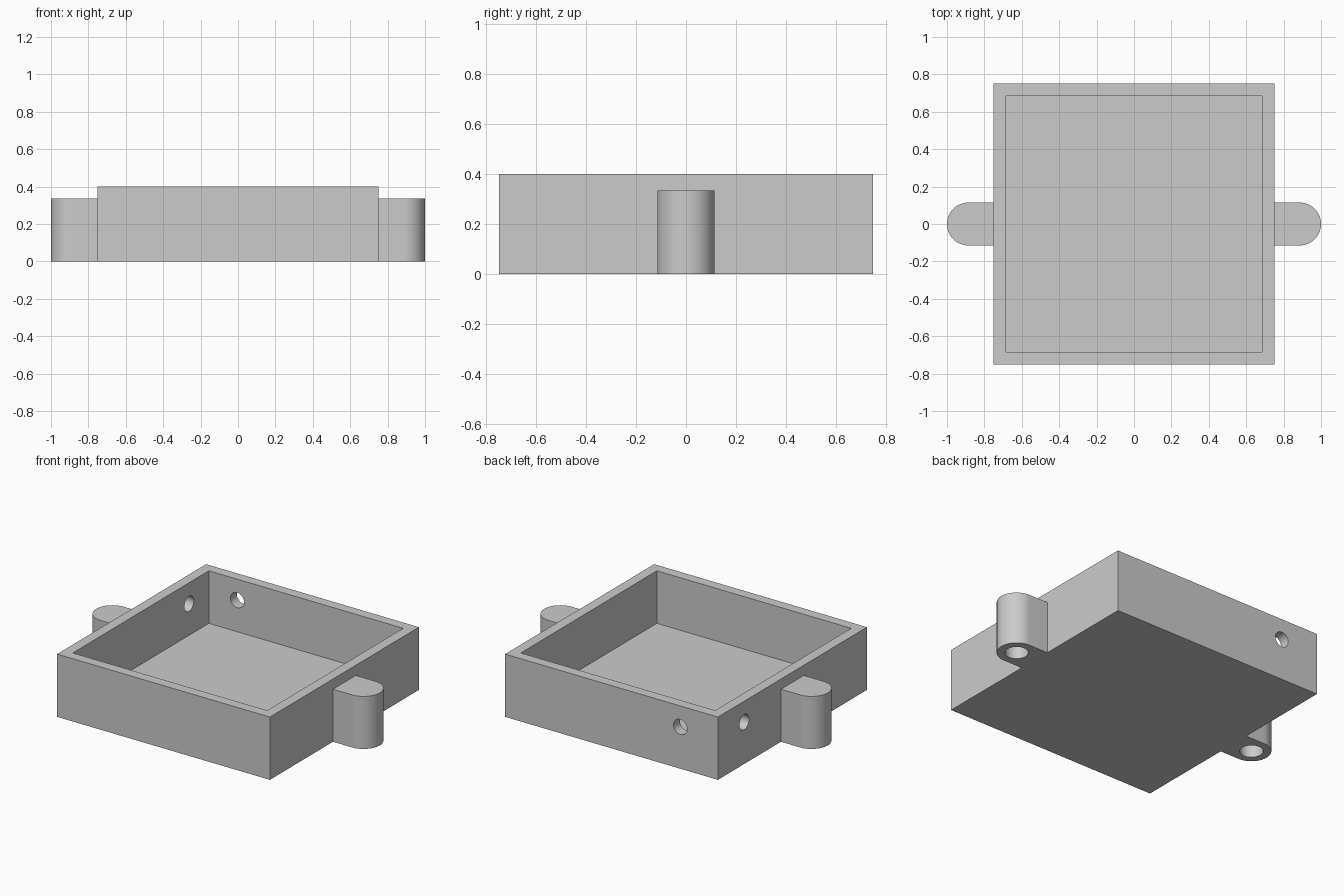
import bpy
import bmesh
from math import pi, sin, cos
from mathutils import Matrix, Vector

old = bpy.data.objects.get("Cube")
if old:
    bpy.data.objects.remove(old, do_unlink=True)

HALF, HEIGHT, WALL = 0.75, 0.40, 0.065      # tray
EAR_R, EAR_X, EAR_H = 0.115, 0.885, 0.335   # screw ears
BORE_R, BORE_DEPTH = 0.068, 0.27            # blind bores under the ears
PORT_R, PORT_POS, PORT_Z = 0.048, 0.485, 0.266  # cable holes

grey = bpy.data.materials.new("light_grey")
grey.use_nodes = True
grey.diffuse_color = (0.6, 0.6, 0.6, 1)
grey.node_tree.nodes["Principled BSDF"].inputs["Base Color"].default_value = (0.6, 0.6, 0.6, 1)


def make_object(name, bm):
    bmesh.ops.recalc_face_normals(bm, faces=bm.faces)
    mesh = bpy.data.meshes.new(name)
    bm.to_mesh(mesh)
    bm.free()
    mesh.materials.append(grey)
    obj = bpy.data.objects.new(name, mesh)
    bpy.context.collection.objects.link(obj)
    return obj


def box(name, half, z0, z1):
    bm = bmesh.new()
    bmesh.ops.create_cube(bm, size=1, matrix=Matrix.Translation((0, 0, (z0 + z1) / 2))
                          @ Matrix.Diagonal((2 * half, 2 * half, z1 - z0, 1)))
    return make_object(name, bm)


def cylinder(name, radius, depth, centre, axis="Z"):
    turn = {"X": Matrix.Rotation(pi / 2, 4, "Y"),
            "Y": Matrix.Rotation(pi / 2, 4, "X"), "Z": Matrix()}[axis]
    bm = bmesh.new()
    bmesh.ops.create_cone(bm, cap_ends=True, segments=48, radius1=radius, radius2=radius,
                          depth=depth, matrix=Matrix.Translation(centre) @ turn)
    return make_object(name, bm)


def ear(name, side):
    # Round-ended tab, rooted inside the tray wall
    root = HALF - WALL / 2
    outline = [(root, EAR_R), (root, -EAR_R)]
    steps = 32
    for i in range(steps + 1):
        a = -pi / 2 + pi * i / steps
        outline.append((EAR_X + EAR_R * cos(a), EAR_R * sin(a)))
    bm = bmesh.new()
    face = bm.faces.new([bm.verts.new((side * x, y, 0)) for x, y in outline])
    ext = bmesh.ops.extrude_face_region(bm, geom=[face])
    verts = [v for v in ext["geom"] if isinstance(v, bmesh.types.BMVert)]
    bmesh.ops.translate(bm, vec=Vector((0, 0, EAR_H)), verts=verts)
    return make_object(name, bm)


def combine(target, tool, operation):
    mod = target.modifiers.new(operation.lower(), "BOOLEAN")
    mod.operation = operation
    mod.solver = "EXACT"
    mod.object = tool
    bpy.context.view_layer.objects.active = target
    bpy.ops.object.modifier_apply(modifier=mod.name)
    bpy.data.objects.remove(tool, do_unlink=True)


# Tray body with an ear on each side
tray = box("tray", HALF, 0, HEIGHT)
for side in (-1, 1):
    combine(tray, ear("ear", side), "UNION")

# Open inside
combine(tray, box("cavity", HALF - WALL, WALL, HEIGHT + 0.1), "DIFFERENCE")

# Blind bores from below
for side in (-1, 1):
    bore = cylinder("bore", BORE_R, 2 * BORE_DEPTH, (side * EAR_X, 0, 0))
    combine(tray, bore, "DIFFERENCE")

# Cable holes near the back corner
mid = HALF - WALL / 2
combine(tray, cylinder("back_hole", PORT_R, 3 * WALL, (-PORT_POS, mid, PORT_Z), "Y"), "DIFFERENCE")
combine(tray, cylinder("side_hole", PORT_R, 3 * WALL, (-mid, PORT_POS, PORT_Z), "X"), "DIFFERENCE")

# Smooth the round parts, keep the edges sharp
bpy.ops.object.select_all(action="DESELECT")
tray.select_set(True)
bpy.context.view_layer.objects.active = tray
bpy.ops.object.shade_smooth_by_angle(angle=pi / 6)
